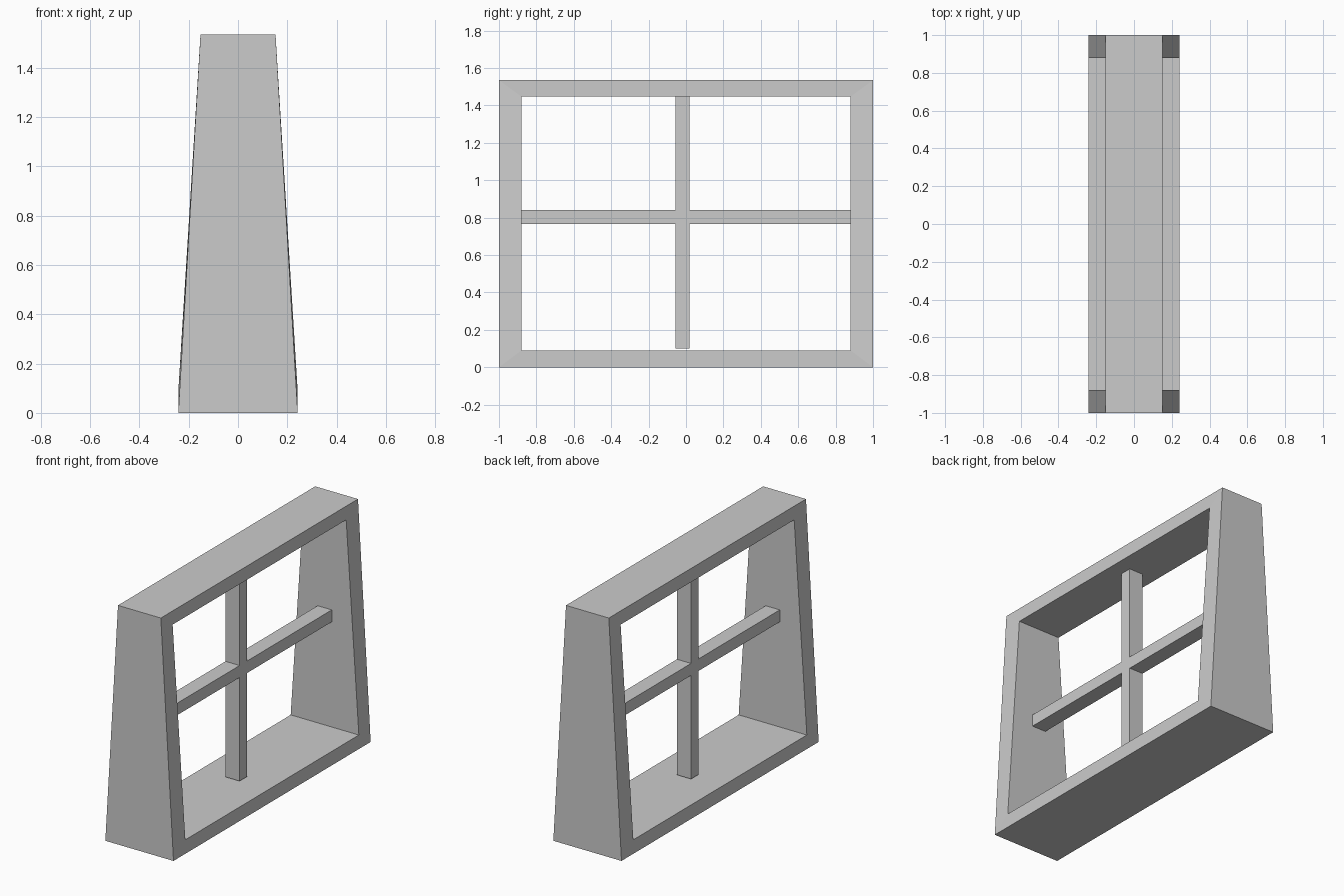
import bpy
import bmesh

cube = bpy.data.objects.get("Cube")
if cube:
    bpy.data.objects.remove(cube, do_unlink=True)

# Single plain grey finish
grey = bpy.data.materials.new("plain_grey")
grey.use_nodes = True
colour = (0.6, 0.6, 0.6, 1)
grey.diffuse_color = colour
grey.node_tree.nodes["Principled BSDF"].inputs["Base Color"].default_value = colour


def finish(name, bm):
    bmesh.ops.recalc_face_normals(bm, faces=bm.faces[:])
    mesh = bpy.data.meshes.new(name)
    bm.to_mesh(mesh)
    bm.free()
    mesh.materials.append(grey)
    obj = bpy.data.objects.new(name, mesh)
    bpy.context.collection.objects.link(obj)
    return obj


# Window frame: mitred rectangular ring, deeper at the sill than at the head
HEIGHT, DEPTH_LOW, DEPTH_HIGH = 1.535, 0.242, 0.152
HOLE_Y, HOLE_LOW, HOLE_HIGH = 0.88, 0.09, 1.447


def ring(bm, side, half_width, low, high):
    corners = [(-half_width, low, DEPTH_LOW), (half_width, low, DEPTH_LOW),
               (half_width, high, DEPTH_HIGH), (-half_width, high, DEPTH_HIGH)]
    return [bm.verts.new((side * depth, y, z)) for y, z, depth in corners]


bm = bmesh.new()
loops = [ring(bm, 1, 1, 0, HEIGHT),
         ring(bm, 1, HOLE_Y, HOLE_LOW, HOLE_HIGH),
         ring(bm, -1, HOLE_Y, HOLE_LOW, HOLE_HIGH),
         ring(bm, -1, 1, 0, HEIGHT)]
for k in range(4):
    a, b = loops[k], loops[(k + 1) % 4]
    for i in range(4):
        j = (i + 1) % 4
        bm.faces.new((a[i], a[j], b[j], b[i]))
finish("window_frame", bm)

# Glazing bars: one cross-shaped outline extruded through the opening
BAR_DEPTH = 0.05
y0, y1 = -0.055, 0.02
z0, z1 = 0.765, 0.842
foot = 0.1
outline = [(y0, foot), (y1, foot), (y1, z0), (HOLE_Y, z0),
           (HOLE_Y, z1), (y1, z1), (y1, HOLE_HIGH), (y0, HOLE_HIGH),
           (y0, z1), (-HOLE_Y, z1), (-HOLE_Y, z0), (y0, z0)]
bm = bmesh.new()
face = bm.faces.new([bm.verts.new((-BAR_DEPTH, y, z)) for y, z in outline])
extruded = bmesh.ops.extrude_face_region(bm, geom=[face], use_keep_orig=True)
moved = [v for v in extruded["geom"] if isinstance(v, bmesh.types.BMVert)]
bmesh.ops.translate(bm, verts=moved, vec=(2 * BAR_DEPTH, 0, 0))
finish("glazing_bars", bm)
